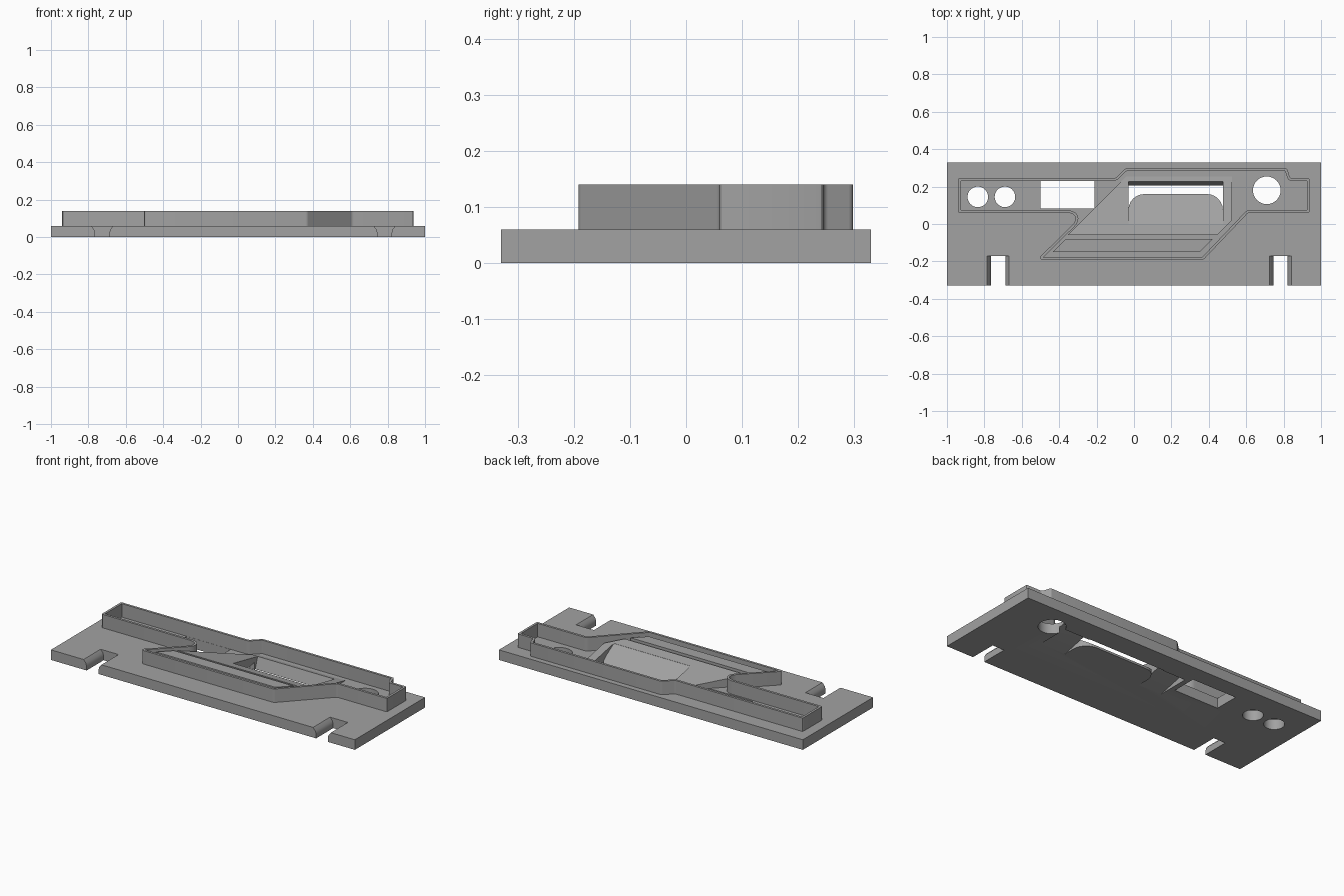
import bpy, bmesh, math

if "Cube" in bpy.data.objects:
    bpy.data.objects.remove(bpy.data.objects["Cube"])

grey = bpy.data.materials.new("mid_grey")
grey.diffuse_color = (0.36, 0.36, 0.36, 1)
grey.use_nodes = True
grey.node_tree.nodes["Principled BSDF"].inputs["Base Color"].default_value = grey.diffuse_color


def finish(bm, name):
    bmesh.ops.recalc_face_normals(bm, faces=bm.faces)
    me = bpy.data.meshes.new(name)
    bm.to_mesh(me)
    bm.free()
    ob = bpy.data.objects.new(name, me)
    bpy.context.collection.objects.link(ob)
    me.materials.append(grey)
    return ob


def prism(name, pts, lo, hi, axis="z", top=None):
    """Extrude a 2D outline along an axis; top(x, y) may reshape the upper face."""
    place = {"z": lambda a, b, h: (a, b, h),
             "y": lambda a, b, h: (a, h, b),
             "x": lambda a, b, h: (h, a, b)}[axis]
    bm = bmesh.new()
    low = [bm.verts.new(place(a, b, lo)) for a, b in pts]
    high = [bm.verts.new(place(a, b, hi)) for a, b in pts]
    if top:
        for v in high:
            v.co.z = top(v.co.x, v.co.y)
    bm.faces.new(low)
    bm.faces.new(high)
    n = len(pts)
    for i in range(n):
        j = (i + 1) % n
        bm.faces.new((low[i], low[j], high[j], high[i]))
    return finish(bm, name)


def rect(x0, x1, y0, y1):
    return [(x0, y0), (x1, y0), (x1, y1), (x0, y1)]


def circle(cx, cy, r, n=32):
    return [(cx + r * math.cos(math.tau * i / n), cy + r * math.sin(math.tau * i / n))
            for i in range(n)]


def cut(target, cutter):
    mod = target.modifiers.new("cut", "BOOLEAN")
    mod.operation = "DIFFERENCE"
    mod.solver = "EXACT"
    mod.object = cutter
    bpy.context.view_layer.objects.active = target
    bpy.ops.object.modifier_apply(modifier=mod.name)


def drop(cutter):
    bpy.data.objects.remove(cutter, do_unlink=True)


# Base plate
T = 0.06
plate = prism("base_plate", rect(-1, 1, -0.33, 0.33), 0, T)

# Sloping block behind the front rib
block = prism("ramp_block",
              [(-0.355, -0.06), (0.445, -0.06), (0.525, 0.02), (0.525, 0.255), (-0.04, 0.255)],
              T, 0.13, top=lambda x, y: 0.125 - (y + 0.06) * 0.2)

# Round holes and rectangular slot
cutters = [prism("hole", circle(*c), -0.1, 0.3)
           for c in ((-0.835, 0.145, 0.055), (-0.69, 0.145, 0.055), (0.71, 0.18, 0.074))]
cutters.append(prism("slot", rect(-0.5, -0.21, 0.083, 0.23), -0.1, T + 0.02))

# Front notches with flared upper edges
for a, b in ((-0.765, -0.687), (0.745, 0.822)):
    right = [(b, -0.1), (b, 0.025), (b + 0.005, 0.042), (b + 0.02, 0.06), (b + 0.02, 0.1)]
    left = [(a + b - x, z) for x, z in reversed(right)]
    cutters.append(prism("notch", right + left, -0.5, -0.17, "y"))

# Shallow ramps under the plate on both sides of the opening
for x0, x1 in ((-0.18, -0.01), (0.455, 0.64)):
    cutters.append(prism("under_ramp", [(0, -0.001), (0.2, 0.045), (0.2, -0.05), (0, -0.05)],
                         x0, x1, "x"))
for c in cutters:
    cut(plate, c)
    drop(c)

# Main opening through plate and block, with a leaning back face
opening = prism("opening", [(0, -0.1), (0.2, -0.1), (0.205, 0), (0.23, 0.075), (0.24, 0.2), (0, 0.2)],
                -0.03, 0.475, "x")
cut(plate, opening)
cut(block, opening)
drop(opening)

# Sloping tongue with a rounded tip
R = 0.085
tip = [(0.475 - R + R * math.cos(math.radians(t)), 0.16 - R + R * math.sin(math.radians(t)))
       for t in range(0, 91, 15)]
tip += [(0.445 - x, y) for x, y in reversed(tip)]
prism("tongue", [(-0.03, 0), (0.475, 0)] + tip, 0, 0.1,
      top=lambda x, y: 0.112 - y * 0.62)

# Front rib, parallel to the wall
prism("front_rib", [(-0.435, -0.15), (0.35, -0.15), (0.42, -0.08), (-0.365, -0.08)], T, 0.13)

# Thin surrounding wall with softened corners
outline = [(-0.94, 0.06), (-0.345, 0.06), (-0.318, 0.048), (-0.31, 0.026), (-0.322, 0.002),
           (-0.505, -0.178), (-0.495, -0.192), (0.37, -0.192), (0.61, 0.06), (0.938, 0.06),
           (0.938, 0.245), (0.835, 0.245), (0.818, 0.298), (-0.045, 0.298), (-0.1, 0.245),
           (-0.94, 0.245)]
bm = bmesh.new()
face = bm.faces.new([bm.verts.new((x, y, T)) for x, y in outline])
bmesh.ops.bevel(bm, geom=bm.verts[:], offset=0.011, segments=3, profile=0.5,
                affect="VERTICES", clamp_overlap=True)
bm.faces.ensure_lookup_table()
inner = bm.faces[0]
ring = bmesh.ops.inset_region(bm, faces=[inner], thickness=0.014, use_even_offset=True,
                              use_boundary=True)["faces"]
bmesh.ops.delete(bm, geom=[inner], context="FACES")
base = bm.faces[:]
ext = bmesh.ops.extrude_face_region(bm, geom=base, use_keep_orig=True)["geom"]
bmesh.ops.translate(bm, verts=[g for g in ext if isinstance(g, bmesh.types.BMVert)],
                    vec=(0, 0, 0.08))
finish(bm, "surrounding_wall")

# Smooth rounded walls, keep edges crisp
bpy.ops.object.select_all(action="SELECT")
bpy.context.view_layer.objects.active = plate
bpy.ops.object.shade_smooth_by_angle(angle=math.radians(30))
